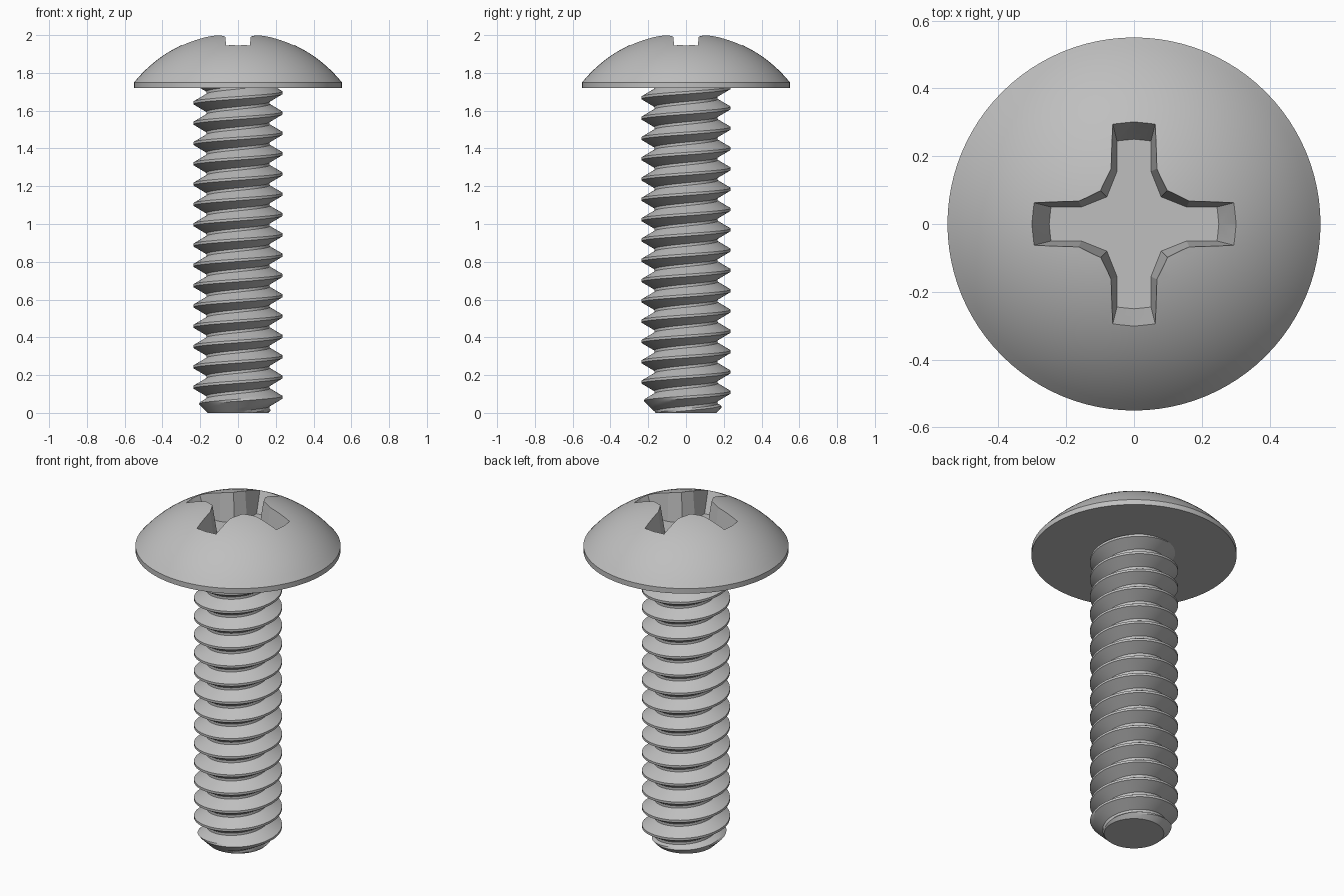
import bpy, bmesh
from math import sin, cos, tau, sqrt, asin

cube = bpy.data.objects.get("Cube")
if cube:
    bpy.data.objects.remove(cube, do_unlink=True)

steel = bpy.data.materials.new("grey_steel")
steel.use_nodes = True
GREY = (0.52, 0.52, 0.52, 1)
steel.diffuse_color = GREY
steel.node_tree.nodes["Principled BSDF"].inputs["Base Color"].default_value = GREY


def make_object(name, bm):
    bmesh.ops.recalc_face_normals(bm, faces=bm.faces)
    mesh = bpy.data.meshes.new(name)
    bm.to_mesh(mesh)
    bm.free()
    obj = bpy.data.objects.new(name, mesh)
    bpy.context.collection.objects.link(obj)
    mesh.materials.append(steel)
    return obj


def activate(obj):
    bpy.ops.object.select_all(action='DESELECT')
    obj.select_set(True)
    bpy.context.view_layer.objects.active = obj


def lathe(bm, profile, segments):
    """Revolve (radius, z) points around z; the first and last lie on the axis."""
    verts = [bm.verts.new((r, 0, z)) for r, z in profile]
    edges = [bm.edges.new(pair) for pair in zip(verts, verts[1:])]
    bmesh.ops.spin(bm, geom=verts + edges, cent=(0, 0, 0), axis=(0, 0, 1),
                   angle=tau, steps=segments)
    bmesh.ops.remove_doubles(bm, verts=bm.verts, dist=1e-5)


# Head: spherical dome with a thin straight rim
HEAD_Z, RIM_Z, HEAD_R = 1.72, 1.75, 0.55
DOME_C = 1.3076
DOME_R = sqrt(HEAD_R ** 2 + (RIM_Z - DOME_C) ** 2)
RINGS = 16
edge_angle = asin(HEAD_R / DOME_R)
profile = [(0, HEAD_Z), (HEAD_R, HEAD_Z)]
for i in range(RINGS + 1):
    a = edge_angle * (1 - i / RINGS)
    profile.append((DOME_R * sin(a), DOME_C + DOME_R * cos(a)))
bm = bmesh.new()
lathe(bm, profile, 96)
head = make_object("head", bm)


# Cross recess: tapered cutter lofted between two cross outlines
def cross_ring(bm, z, end, half, mid, corner):
    tip = sqrt(end ** 2 - half ** 2)
    arm = [(end, 0), (tip, half), (mid, half), (corner, corner),
           (half, mid), (half, tip)]
    ring = []
    for q in range(4):
        c, s = round(cos(q * tau / 4)), round(sin(q * tau / 4))
        ring += [bm.verts.new((x * c - y * s, x * s + y * c, z)) for x, y in arm]
    return ring


bm = bmesh.new()
low = cross_ring(bm, 1.83, 0.25, 0.05, 0.155, 0.08)
high = cross_ring(bm, 2.05, 0.347, 0.074, 0.166, 0.104)
bm.faces.new(low)
bm.faces.new(high)
for i in range(len(low)):
    j = (i + 1) % len(low)
    bm.faces.new((low[i], low[j], high[j], high[i]))
cutter = make_object("recess_cutter", bm)
cutter.hide_render = True

activate(head)
cut = head.modifiers.new("recess", 'BOOLEAN')
cut.operation = 'DIFFERENCE'
cut.solver = 'EXACT'
cut.object = cutter
bpy.ops.object.modifier_apply(modifier=cut.name)
bpy.data.objects.remove(cutter, do_unlink=True)

# Threaded shank: one right-handed helix, trimmed at both ends
PITCH, CREST_R, ROOT_R = 0.1075, 0.236, 0.168
CREST_FLAT, FLANK = 0.0134, 0.04
CREST_Z = 0.0825      # crest height on the +x side
TIP_R = 0.16          # end face radius, 45 degree chamfer above it
SEGMENTS, STEPS, TURNS = 64, 4, 20

tooth = [(-CREST_FLAT / 2, CREST_R)]
for k in range(STEPS + 1):
    t = k / STEPS
    tooth.append((CREST_FLAT / 2 + FLANK * t, CREST_R + (ROOT_R - CREST_R) * t))
for k in range(STEPS):
    t = k / STEPS
    tooth.append((PITCH - CREST_FLAT / 2 - FLANK * (1 - t),
                  ROOT_R + (CREST_R - ROOT_R) * t))
N = len(tooth)

bm = bmesh.new()
columns = []
for i in range(SEGMENTS):
    a = tau * i / SEGMENTS
    column = []
    for turn in range(-3, TURNS - 3):
        for dz, r in tooth:
            z = CREST_Z + dz + PITCH * (turn + i / SEGMENTS)
            r = max(0.02, min(r, TIP_R + z))
            column.append(bm.verts.new((r * cos(a), r * sin(a), z)))
    columns.append(column)
for i in range(SEGMENTS):
    here, there = columns[i], columns[(i + 1) % SEGMENTS]
    shift = N if i == SEGMENTS - 1 else 0
    for k in range(len(here) - 1 - shift):
        bm.faces.new((here[k], there[k + shift], there[k + 1 + shift], here[k + 1]))

for z, direction in ((0, -1), (HEAD_Z + 0.01, 1)):
    cut = bmesh.ops.bisect_plane(
        bm, geom=bm.verts[:] + bm.edges[:] + bm.faces[:], dist=1e-6,
        plane_co=(0, 0, z), plane_no=(0, 0, direction), clear_outer=True)
    rim = [e for e in cut["geom_cut"] if isinstance(e, bmesh.types.BMEdge)]
    bmesh.ops.holes_fill(bm, edges=rim, sides=0)
shank = make_object("threaded_shank", bm)

# Smooth shading with crisp edges
for obj in (head, shank):
    activate(obj)
    bpy.ops.object.shade_smooth_by_angle(angle=0.35)
